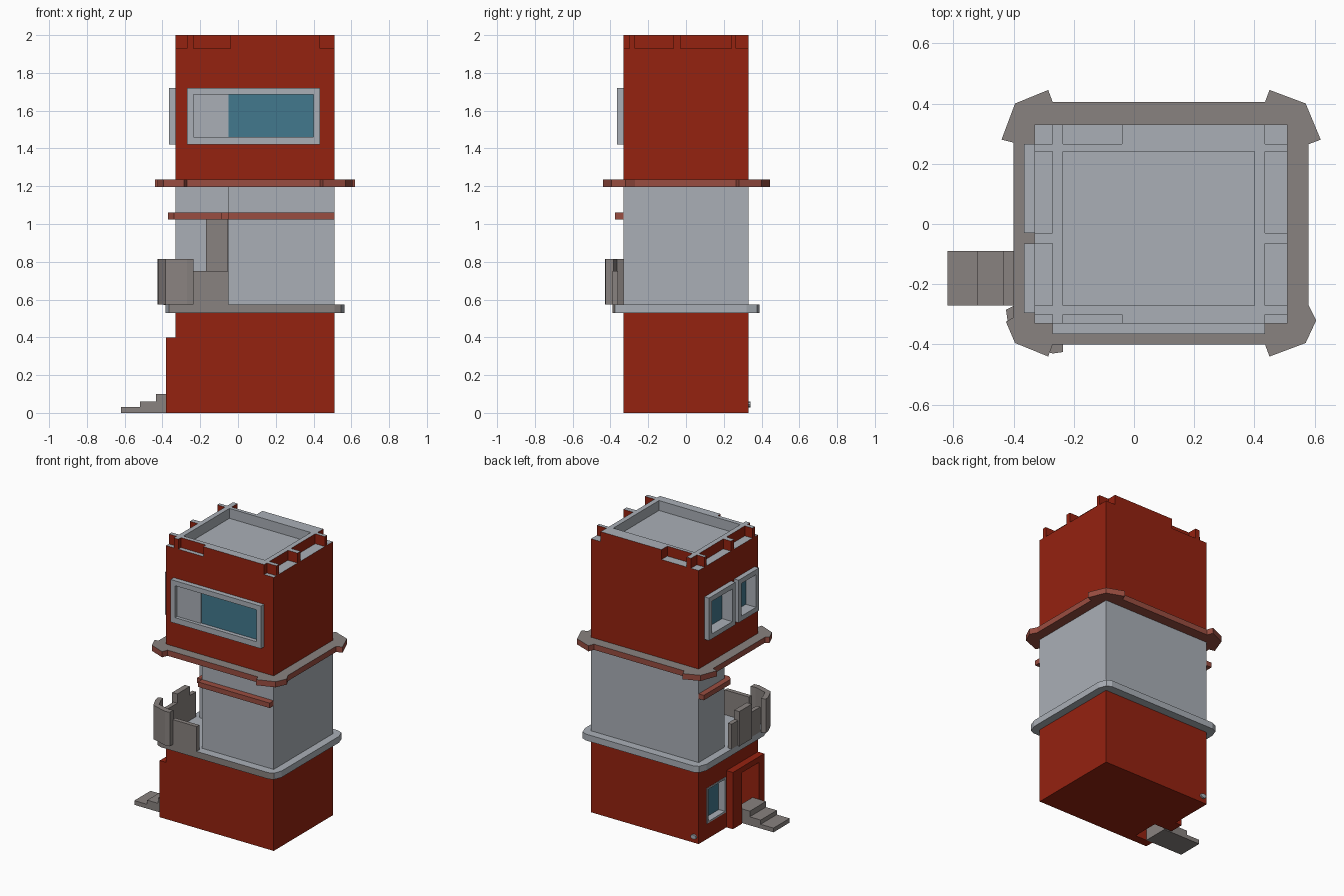
import bpy, bmesh, math
from mathutils import Vector

if "Cube" in bpy.data.objects:
    bpy.data.objects.remove(bpy.data.objects["Cube"])


def material(name, rgb):
    m = bpy.data.materials.new(name)
    m.diffuse_color = (*rgb, 1)
    m.use_nodes = True
    m.node_tree.nodes["Principled BSDF"].inputs["Base Color"].default_value = m.diffuse_color
    return m


RED = material("red wall", (0.30, 0.016, 0.005))
LIGHT = material("light grey", (0.40, 0.43, 0.47))
DARK = material("warm grey", (0.25, 0.225, 0.215))
BRICK = material("brick trim", (0.32, 0.075, 0.052))
GLASS = material("blue glass", (0.055, 0.19, 0.27))


def prism(name, pts, z0, z1, mats, rule=None):
    """Extrude a plan outline; rule(normal, centre) picks a material index."""
    bm = bmesh.new()
    f = bm.faces.new([bm.verts.new((x, y, z0)) for x, y in pts])
    ext = bmesh.ops.extrude_face_region(bm, geom=[f])["geom"]
    for v in ext:
        if isinstance(v, bmesh.types.BMVert):
            v.co.z = z1
    bmesh.ops.recalc_face_normals(bm, faces=bm.faces[:])
    if rule:
        for f in bm.faces:
            f.material_index = rule(f.normal, f.calc_center_median())
    me = bpy.data.meshes.new(name)
    bm.to_mesh(me)
    bm.free()
    ob = bpy.data.objects.new(name, me)
    bpy.context.collection.objects.link(ob)
    for m in mats:
        me.materials.append(m)
    return ob


def box(name, x0, x1, y0, y1, z0, z1, *mats, rule=None):
    return prism(name, [(x0, y0), (x1, y0), (x1, y1), (x0, y1)], z0, z1, mats, rule)


def cut(ob, *bounds):
    c = box("cutter", *bounds)
    c.hide_render = True
    mod = ob.modifiers.new("cut", "BOOLEAN")
    mod.operation, mod.object, mod.solver = "DIFFERENCE", c, "EXACT"
    bpy.context.view_layer.objects.active = ob
    bpy.ops.object.modifier_apply(modifier=mod.name)
    bpy.data.objects.remove(c)


top = lambda n, c: 1 if n.z > 0.5 else 0
L, R, F, B = -0.33, 0.51, -0.33, 0.33

# Ground floor with door surround and openings
ground = box("ground_floor", L, R, F, B, 0, 0.53, RED)
cut(ground, -0.40, -0.24, -0.27, -0.08, -0.1, 0.36)
cut(ground, -0.40, -0.27, 0.03, 0.24, 0.11, 0.36)
box("door_jamb_front", -0.38, L, F, -0.27, 0, 0.40, RED)
box("door_jamb_back", -0.38, L, -0.08, 0.02, 0, 0.40, RED)
box("door_lintel", -0.38, L, -0.27, -0.08, 0.36, 0.40, RED)
for i, (x0, x1, h) in enumerate([(-0.62, -0.52, 0.03), (-0.52, -0.435, 0.06), (-0.435, -0.33, 0.10)]):
    box(f"entrance_step_{i + 1}", x0, x1, -0.27, -0.09, 0, h, DARK)

# Small round vent low on the back wall
vent = prism("wall_vent", [(0.022 * math.cos(a * math.pi / 5), 0.016 * math.sin(a * math.pi / 5))
                           for a in range(10)], 0, 0.012, [LIGHT])
vent.rotation_euler = (-math.pi / 2, 0, 0)
vent.location = (-0.295, B, 0.045)


# Side windows: bars around a recessed pane on the left wall
def side_window(name, y0, y1, z0, z1, out, t):
    x = -0.285
    box(name + "_glass", x, x + 0.006, y0, y1, z0, z1, GLASS)
    for tag, a, b, c, d in [("front", y0, y0 + t, z0, z1), ("back", y1 - t, y1, z0, z1),
                            ("sill", y0 + t, y1 - t, z0, z0 + t),
                            ("head", y0 + t, y1 - t, z1 - t, z1)]:
        box(f"{name}_{tag}", out, x + 0.01, a, b, c, d, LIGHT)


side_window("ground_window", 0.03, 0.24, 0.11, 0.36, -0.334, 0.012)

# First ledge with chamfered corners
prism("balcony_ledge", [(-0.33, -0.39), (0.51, -0.39), (0.545, -0.375), (0.565, -0.32),
                        (0.565, 0.32), (0.545, 0.375), (0.51, 0.39), (-0.33, 0.39),
                        (-0.365, 0.375), (-0.385, 0.32), (-0.385, -0.32), (-0.365, -0.375)],
      0.53, 0.575, [LIGHT, DARK], lambda n, c: 1 if n.y < -0.7 else 0)

# Middle floor with an open balcony corner
DX, DY = -0.05, 0.04
prism("middle_floor", [(L, DY), (DX, DY), (DX, F), (R, F), (R, B), (L, B)], 0.57, 1.20, [LIGHT])
box("balcony_door", -0.17, DX - 0.002, DY - 0.008, DY, 0.575, 1.025, DARK)
box("trim_band_front", DX, R, -0.375, F, 1.025, 1.06, BRICK)
prism("trim_band_side", [(-0.37, B), (-0.37, 0.03), (-0.34, 0.0), (-0.09, 0.0), (-0.09, F),
                         (DX, F), (DX, DY), (L, DY), (L, B)], 1.025, 1.06, [BRICK])

# Balcony parapet: low walls, tall corner screen and a tall side post
box("parapet_front", -0.24, DX, -0.39, -0.36, 0.57, 0.75, DARK)
box("parapet_side", -0.385, -0.355, -0.28, DY, 0.57, 0.75, DARK)
box("parapet_side_post", -0.395, -0.355, -0.17, -0.03, 0.57, 0.815, DARK)
prism("parapet_corner", [(-0.395, -0.27), (-0.425, -0.285), (-0.42, -0.32), (-0.385, -0.395),
                         (-0.27, -0.43), (-0.235, -0.425), (-0.235, -0.385), (-0.27, -0.39),
                         (-0.36, -0.365), (-0.385, -0.31)], 0.575, 0.815, [DARK])

# Cornice with flared corners
prism("cornice", [(-0.27, -0.40), (0.435, -0.40), (0.45, -0.44), (0.57, -0.395), (0.605, -0.32),
                  (0.58, -0.27), (0.58, 0.265), (0.62, 0.28), (0.57, 0.40), (0.45, 0.445),
                  (0.435, 0.405), (-0.27, 0.405), (-0.285, 0.445), (-0.395, 0.40), (-0.44, 0.28),
                  (-0.40, 0.27), (-0.40, -0.31), (-0.425, -0.325), (-0.395, -0.395),
                  (-0.285, -0.44)], 1.195, 1.235, [BRICK, DARK], top)

# Upper floor and its windows
upper = box("upper_floor", L, R, F, B, 1.235, 1.93, RED, LIGHT, rule=top)
for i, (y0, y1) in enumerate([(-0.03, 0.265), (-0.295, -0.065)]):
    cut(upper, -0.40, -0.27, y0, y1, 1.42, 1.72)
    side_window(f"upper_side_window_{i + 1}", y0, y1, 1.42, 1.72, -0.365, 0.035)
for tag, x0, x1, z0, z1 in [("left", -0.27, -0.235, 1.42, 1.72), ("right", 0.40, 0.435, 1.42, 1.72),
                            ("sill", -0.235, 0.40, 1.42, 1.46), ("head", -0.235, 0.40, 1.685, 1.72)]:
    box("front_window_" + tag, x0, x1, -0.365, F, z0, z1, LIGHT)
box("front_window_glass", -0.05, 0.40, -0.336, F, 1.46, 1.685, GLASS)
box("front_window_panel", -0.235, -0.05, -0.342, F, 1.46, 1.685, LIGHT)

# Roof: inner ring around the sunken deck, fills and cross walls between notches
inner = lambda n, c: 1 if n.z > 0.5 or n.dot(Vector((0.08 - c.x, -0.015 - c.y, 0))) > 0 else 0
Z0, Z1 = 1.93, 2.0
box("roof_rim_left", -0.27, -0.235, -0.30, 0.265, Z0, Z1, RED, LIGHT, rule=inner)
box("roof_rim_right", 0.40, 0.435, -0.30, 0.265, Z0, Z1, RED, LIGHT, rule=inner)
box("roof_rim_front", -0.235, 0.40, -0.30, -0.27, Z0, Z1, RED, LIGHT, rule=inner)
box("roof_rim_back", -0.235, 0.40, 0.24, 0.265, Z0, Z1, RED, LIGHT, rule=inner)
for side, y0, y1 in [("front", F, -0.30), ("back", 0.265, B)]:
    box(f"roof_edge_{side}_long", -0.04, 0.435, y0, y1, Z0, Z1, RED, LIGHT, rule=top)
    box(f"roof_edge_{side}_short", -0.27, -0.235, y0, y1, Z0, Z1, RED, LIGHT, rule=top)
for side, x0, x1 in [("left", L, -0.27), ("right", 0.435, R)]:
    for i, (y0, y1) in enumerate([(-0.30, -0.27), (-0.065, -0.03), (0.24, 0.265)]):
        box(f"roof_stub_{side}_{i + 1}", x0, x1, y0, y1, Z0, Z1, RED, LIGHT, rule=top)
